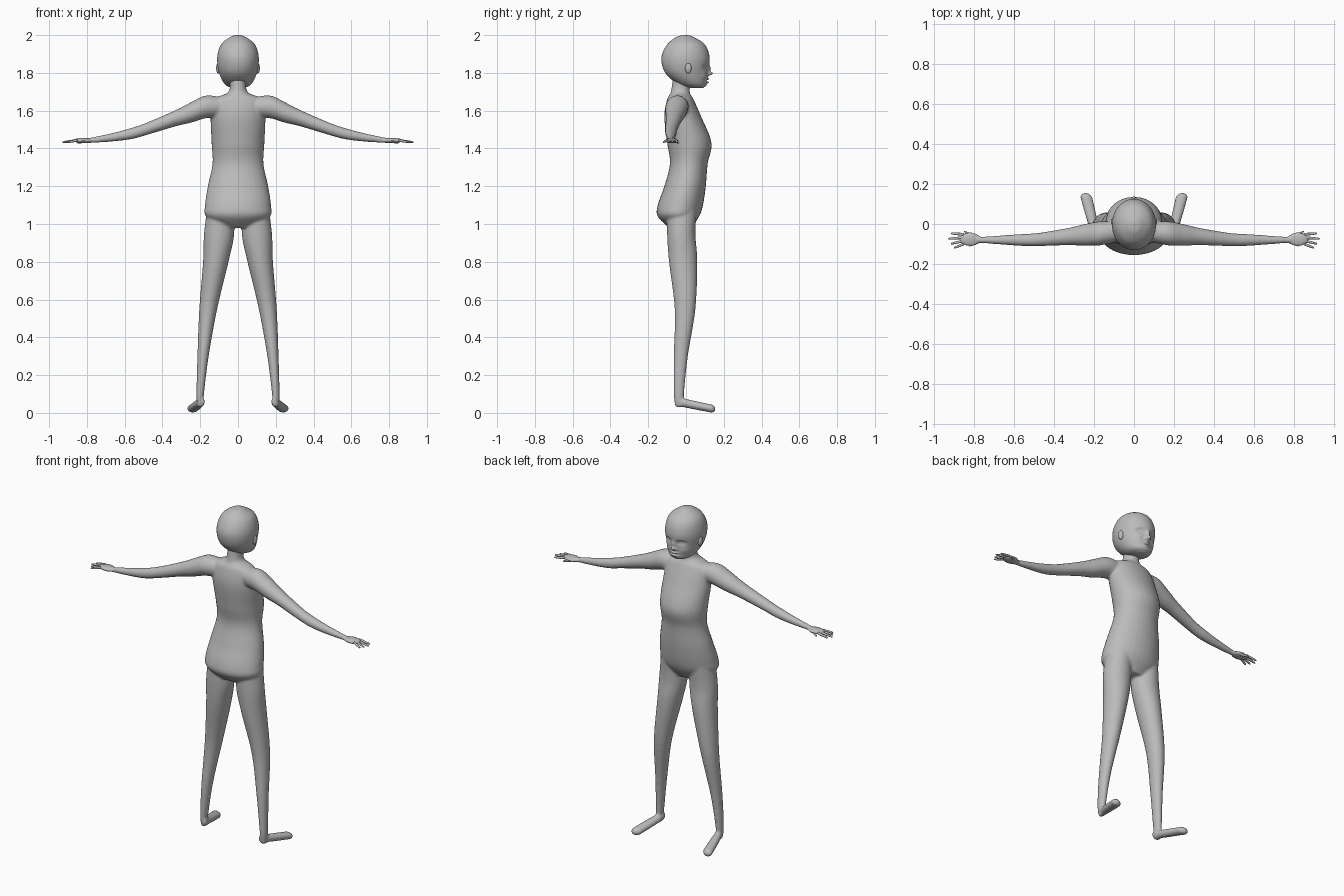
import bpy, bmesh, math
from mathutils import Vector, Matrix

cube = bpy.data.objects.get("Cube")
if cube:
    bpy.data.objects.remove(cube)

GREY = (0.5, 0.5, 0.5, 1)
skin = bpy.data.materials.new("plain grey")
skin.use_nodes = True
skin.diffuse_color = GREY
skin.node_tree.nodes["Principled BSDF"].inputs["Base Color"].default_value = GREY

X, Y, Z = Matrix.Identity(3)


def spline(rows, steps):
    """Smooth curve through the rows."""
    last = len(rows) - 1
    points = [Vector(row) for row in rows]
    out = []
    for i in range(last):
        before, start, end, after = (points[min(max(i + k, 0), last)] for k in (-1, 0, 1, 2))
        leave, arrive = (end - before) / 2, (after - start) / 2
        for s in range(steps):
            t = s / steps
            ease = t * t * (3 - 2 * t)
            out.append(start.lerp(end, ease) + leave * t * (1 - t) ** 2 - arrive * t * t * (1 - t))
    return out + [points[last]]


def loft(bm, rows, u, v, side=1, sides=32, steps=6):
    """Skin a row of ellipses, each (x, y, z, radius along u, radius along v)."""
    rings = []
    for x, y, z, radius_u, radius_v in spline(rows, steps):
        ring = []
        for k in range(sides):
            angle = math.tau * k / sides
            point = Vector((x, y, z)) + u * radius_u * math.cos(angle) + v * radius_v * math.sin(angle)
            ring.append(bm.verts.new((point.x * side, point.y, point.z)))
        rings.append(ring)
    for low, high in zip(rings, rings[1:]):
        for k in range(sides):
            following = (k + 1) % sides
            bm.faces.new((low[k], low[following], high[following], high[k]))
    bm.faces.new(rings[0][::-1])
    bm.faces.new(rings[-1])


def blob(bm, centre, size):
    """Add an ellipsoid."""
    place = Matrix.Translation(centre) @ Matrix.Diagonal((*size, 1))
    bmesh.ops.create_uvsphere(bm, u_segments=24, v_segments=16, radius=1, matrix=place)


def centred(rows):
    """Turn (height, back, front, half width) into ellipses around the middle."""
    return [(0, (back + front) / 2, z, width, (front - back) / 2) for z, back, front, width in rows]


def finish(name, bm):
    bmesh.ops.recalc_face_normals(bm, faces=bm.faces[:])
    for face in bm.faces:
        face.smooth = True
    mesh = bpy.data.meshes.new(name)
    bm.to_mesh(mesh)
    bm.free()
    mesh.materials.append(skin)
    obj = bpy.data.objects.new(name, mesh)
    bpy.context.scene.collection.objects.link(obj)
    return obj


# Torso and head: height, back, front, half width
torso = [(.98, -.09, .03, .09), (1.04, -.15, .07, .17), (1.1, -.15, .09, .175),
         (1.2, -.115, .105, .16), (1.32, -.085, .115, .135), (1.43, -.1, .135, .14),
         (1.57, -.115, .08, .145), (1.66, -.1, .04, .13), (1.7, -.08, .02, .05),
         (1.78, -.07, .03, .045)]
head = [(1.72, .03, .09, .03), (1.74, -.04, .11, .07), (1.8, -.11, .115, .1),
        (1.88, -.13, .125, .11), (1.95, -.1, .1, .09), (1.99, -.05, .04, .04),
        (2, -.01, .01, .01)]
# Leg: height, back, front, inner side, outer side
leg = [(1.1, -.1, .06, .03, .16), (.95, -.1, .05, .02, .18), (.8, -.09, .06, .05, .185),
       (.55, -.06, .05, .11, .205), (.3, -.065, .01, .155, .215), (.1, -.065, -.01, .18, .22),
       (.03, -.055, -.01, .185, .215)]
# Arm: reach, height, radius
arm = [(.08, 1.62, .05), (.17, 1.62, .06), (.25, 1.59, .054), (.33, 1.56, .043),
       (.48, 1.505, .033), (.56, 1.48, .03), (.66, 1.46, .023), (.8, 1.44, .013)]
# Foot: distance forward, half width, half thickness
foot = [(-.06, .015, .02), (0, .025, .023), (.11, .03, .022), (.14, .028, .021), (.155, .012, .01)]

leg_rows = [((inner + outer) / 2, (back + front) / 2, z, (outer - inner) / 2, (front - back) / 2)
            for z, back, front, inner, outer in leg]
# Arms drift back to the elbow; feet turn out and slope down to the toes
arm_rows = [(x, -min(.08, .03 + x / 10), z, r, r) for x, z, r in arm]
foot_rows = [(.205 + y / 4, y, .05 - y / 5, width, thick) for y, width, thick in foot]

# Body: torso, legs, feet, arms and palms fused into one soft skin
bm = bmesh.new()
loft(bm, centred(torso), X, Y)
for side in (-1, 1):
    loft(bm, leg_rows, X, Y, side)
    loft(bm, foot_rows, X, Z, side)
    loft(bm, arm_rows, Y, Z, side)
    blob(bm, (side * .82, -.077, 1.442), (.055, .036, .014))
body = finish("body", bm)
fuse = body.modifiers.new("fuse", "REMESH")
fuse.mode = "VOXEL"
fuse.voxel_size = .007
fuse.use_smooth_shade = True
soften = body.modifiers.new("soften", "SMOOTH")
soften.iterations = 6


def finger(bm, base, tip, side):
    """Tapered finger with a rounded end."""
    base, tip = Vector(base), Vector(tip)
    rows = [(*base.lerp(tip, t), r, r) for t, r in ((0, .007), (.5, .0065), (.9, .005), (1, .002))]
    loft(bm, rows, Y, Z, side, sides=12, steps=3)


# Fingers: four in a fan, the third longest, and a thumb in front
for side, label in ((1, "left"), (-1, "right")):
    bm = bmesh.new()
    for k in range(4):
        length = .08 - .014 * abs(k - 2)
        y = -.1 + .016 * k
        finger(bm, (.85, y, 1.443), (.85 + length, y + length * (k - 2.5) * .15, 1.433), side)
    finger(bm, (.79, -.065, 1.44), (.85, -.038, 1.43), side)
    finish(label + "_fingers", bm)

# Face features: sideways, height, width, tallness, push forward
paired = {"eye socket": (.043, 1.833, .02, .012, -.016), "eyeball": (.043, 1.831, .011, .006, .009),
          "nostril": (.014, 1.79, .007, .006, .009), "cheek": (.055, 1.785, .02, .02, .006)}
central = {"nose tip": (0, 1.796, .011, .01, .026), "nose bridge": (0, 1.82, .009, .018, .013),
           "upper lip": (0, 1.768, .02, .005, .011), "lower lip": (0, 1.75, .018, .005, .01),
           "mouth line": (0, 1.759, .024, .003, -.008)}
features = [*paired.values(), *central.values()] + [(-x, *rest) for x, *rest in paired.values()]

# Head: smooth skull with the face sculpted into its front
bm = bmesh.new()
loft(bm, centred(head), X, Y, sides=96, steps=14)
for v in bm.verts:
    if v.co.y > .03:
        v.co.y += sum(push * math.exp(-((v.co.x - x) / wide) ** 2 - ((v.co.z - z) / tall) ** 2)
                      for x, z, wide, tall, push in features)
finish("head", bm)

# Ears: small flattened shells
for side, label in ((1, "left"), (-1, "right")):
    bm = bmesh.new()
    blob(bm, (side * .104, .012, 1.825), (.012, .017, .028))
    finish(label + "_ear", bm)
